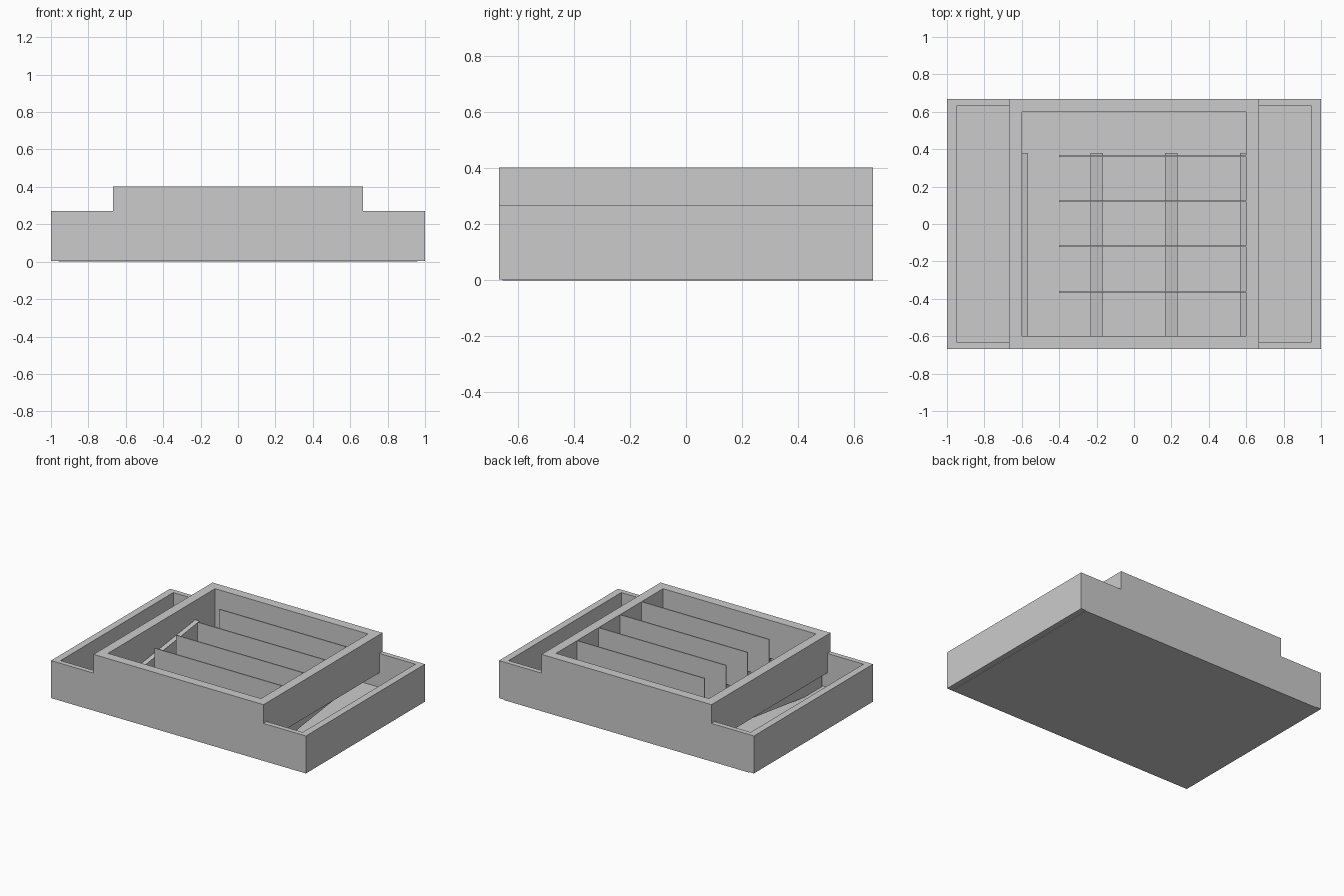
import bpy, bmesh
from mathutils import Matrix, Vector

if "Cube" in bpy.data.objects:
    bpy.data.objects.remove(bpy.data.objects["Cube"])


def finish(name, bm):
    """Turn a bmesh into a scene object."""
    bmesh.ops.recalc_face_normals(bm, faces=bm.faces)
    me = bpy.data.meshes.new(name)
    bm.to_mesh(me)
    bm.free()
    ob = bpy.data.objects.new(name, me)
    bpy.context.collection.objects.link(ob)
    return ob


def box(name, x0, x1, y0, y1, z0, z1, rise=0.0):
    """Box from its limits; rise lifts its back end to make it slope."""
    bm = bmesh.new()
    bmesh.ops.create_cube(bm, size=1)
    size = Vector((x1 - x0, y1 - y0, z1 - z0))
    mid = Vector((x0 + x1, y0 + y1, z0 + z1)) / 2
    bm.transform(Matrix.Translation(mid) @ Matrix.Diagonal((*size, 1)))
    for v in bm.verts:
        v.co.z += rise * (v.co.y - y0) / (y1 - y0)
    return finish(name, bm)


def frame(name, hx, hy, ix, iy, z0, z1):
    """Rectangular ring of walls: outer half sizes hx, hy and inner ix, iy."""
    bm = bmesh.new()
    rings = []
    for x, y, z in ((hx, hy, z0), (hx, hy, z1), (ix, iy, z1), (ix, iy, z0)):
        rings.append([bm.verts.new((sx * x, sy * y, z))
                      for sx, sy in ((-1, -1), (1, -1), (1, 1), (-1, 1))])
    for k in range(4):
        a, b = rings[k], rings[(k + 1) % 4]
        for i in range(4):
            j = (i + 1) % 4
            bm.faces.new((a[i], a[j], b[j], b[i]))
    return finish(name, bm)


# Wide lower tray: walls and base panel
frame("lower_tray_walls", 1.0, 0.667, 0.95, 0.632, 0.004, 0.27)
box("lower_tray_base", -0.96, 0.96, -0.655, 0.667, 0.0, 0.03)

# Narrow sliding tray resting inside the lower one
frame("upper_tray_walls", 0.667, 0.667, 0.6, 0.6, 0.133, 0.403)

# Thick front-to-back dividers, sloping up toward the back
for i in range(4):
    x = -0.6 + 0.4 * i
    box(f"lower_divider_{i + 1}", x - 0.033, x + 0.033, -0.62, 0.38, 0.004, 0.137, 0.13)

# Thin cross dividers in the sliding tray, open at the left end
for i in range(4):
    y = -0.361 + 0.241 * i
    box(f"upper_divider_{i + 1}", -0.4, 0.6, y - 0.004, y + 0.004, 0.133, 0.403)
